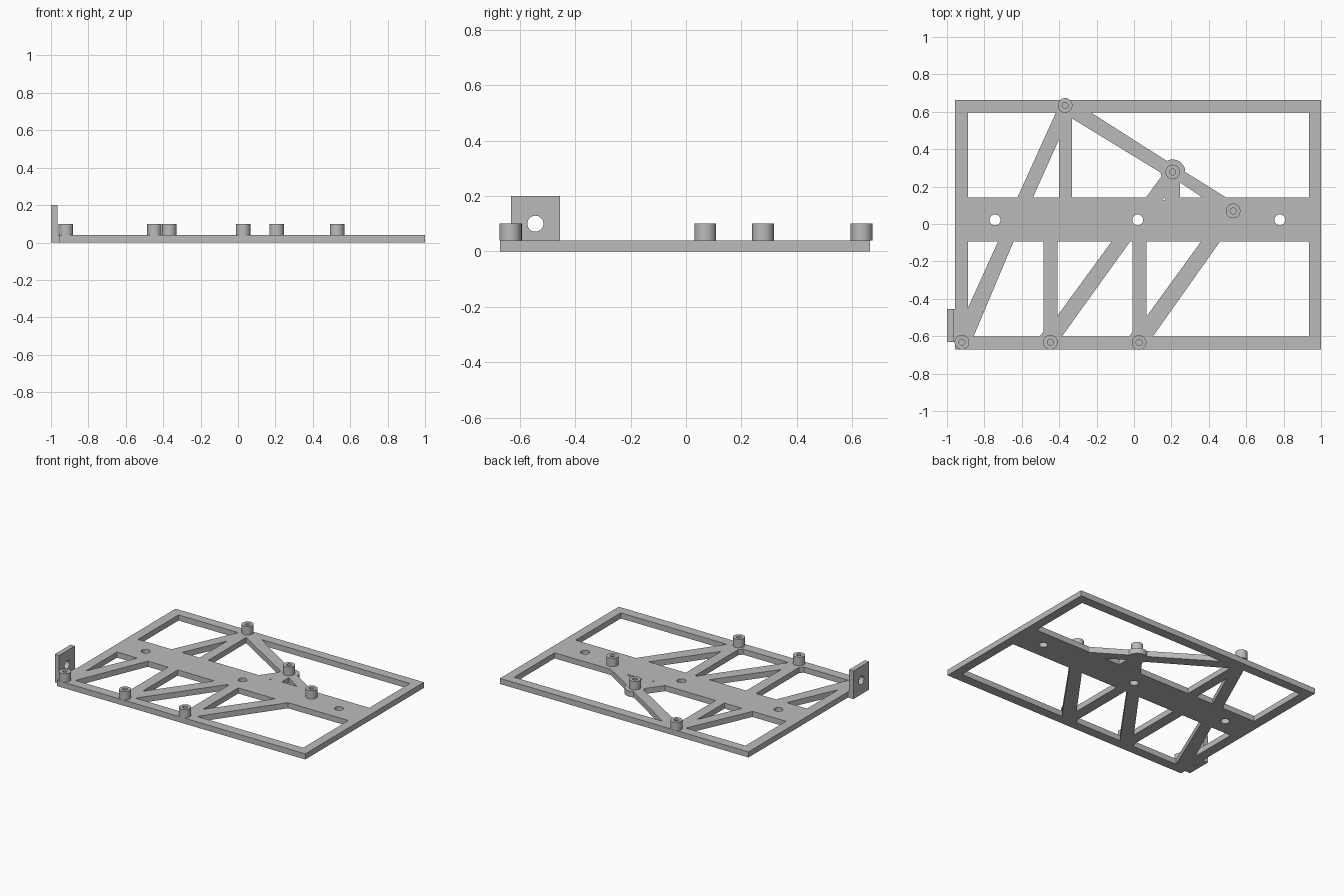
import bpy, bmesh
from math import sin, cos, radians, pi
from mathutils import Matrix

cube = bpy.data.objects.get("Cube")
if cube:
    bpy.data.objects.remove(cube)

grey = bpy.data.materials.new("light grey plastic")
grey.use_nodes = True
grey.diffuse_color = (0.5, 0.5, 0.5, 1)
grey.node_tree.nodes["Principled BSDF"].inputs["Base Color"].default_value = (0.5, 0.5, 0.5, 1)


def arc(x, y, r, start=0, end=360, n=32):
    """Points along an arc; a full circle leaves out the repeated point."""
    steps = n if end - start == 360 else n - 1
    return [(x + r * cos(radians(start + (end - start) * i / steps)),
             y + r * sin(radians(start + (end - start) * i / steps))) for i in range(n)]


def rect(x0, y0, x1, y1):
    return [(x0, y0), (x1, y0), (x1, y1), (x0, y1)]


def prism(name, outline, holes, z0, z1, turn=None):
    """Extrude a flat outline with holes from z0 to z1."""
    curve = bpy.data.curves.new(name + "_profile", 'CURVE')
    curve.dimensions = '2D'
    curve.fill_mode = 'BOTH'
    curve.extrude = (z1 - z0) / 2
    for loop in [outline] + holes:
        spline = curve.splines.new('POLY')
        spline.points.add(len(loop) - 1)
        for point, (x, y) in zip(spline.points, loop):
            point.co = (x, y, 0, 1)
        spline.use_cyclic_u = True
    helper = bpy.data.objects.new(name + "_profile", curve)
    mesh = bpy.data.meshes.new_from_object(helper)
    bpy.data.objects.remove(helper)
    bpy.data.curves.remove(curve)

    bm = bmesh.new()
    bm.from_mesh(mesh)
    bmesh.ops.remove_doubles(bm, verts=bm.verts, dist=1e-5)
    bmesh.ops.translate(bm, verts=bm.verts, vec=(0, 0, (z0 + z1) / 2))
    if turn:
        bmesh.ops.transform(bm, matrix=turn, verts=bm.verts)
    bmesh.ops.recalc_face_normals(bm, faces=bm.faces)
    bm.to_mesh(mesh)
    bm.free()
    mesh.name = name
    mesh.materials.clear()
    mesh.materials.append(grey)
    obj = bpy.data.objects.new(name, mesh)
    bpy.context.collection.objects.link(obj)
    bpy.ops.object.select_all(action='DESELECT')
    obj.select_set(True)
    bpy.context.view_layer.objects.active = obj
    bpy.ops.object.shade_smooth_by_angle(angle=radians(30))
    return obj


# Main levels of the frame: rails, centre band and inner sides
LEFT, RIGHT, BACK, FRONT = -0.887, 0.935, 0.597, -0.602
BAND_B, BAND_F = 0.142, -0.094
THICK, POST_TOP = 0.04, 0.10

# Windows behind the centre band, left between the diagonal braces
back_windows = [
    [(LEFT, BACK), (-0.417, BACK), (-0.623, BAND_B), (LEFT, BAND_B)],
    [(-0.402, 0.45), (-0.402, BAND_B), (-0.54, BAND_B)],
    [(-0.332, 0.565), (0.142, 0.275), (0.147, 0.255), (0.064, BAND_B), (-0.332, BAND_B)],
    [(0.245, 0.223), (0.245, BAND_B), (0.365, BAND_B)],
    [(-0.232, BACK), (RIGHT, BACK), (RIGHT, BAND_B), (0.492, BAND_B)]
    + arc(0.207, 0.278, 0.067, 0, 118, 14),
]

# Windows in front of the centre band
front_windows = [
    [(LEFT, BAND_F), (-0.727, BAND_F), (LEFT, -0.447)],
    [(-0.644, BAND_F), (-0.485, BAND_F), (-0.485, -0.577), (-0.506, FRONT), (-0.858, FRONT)],
    [(-0.409, BAND_F), (-0.12, BAND_F), (-0.409, -0.49)],
    [(-0.021, BAND_F), (-0.007, BAND_F), (-0.007, -0.577), (-0.027, FRONT), (-0.386, FRONT)],
    [(0.068, BAND_F), (0.358, BAND_F), (0.068, -0.493)],
    [(0.46, BAND_F), (RIGHT, BAND_F), (RIGHT, FRONT), (0.1, FRONT)],
]

# Mounting holes along the band, plus one pin hole
screw_holes = [arc(x, 0.022, 0.029) for x in (-0.743, 0.02, 0.78)]
pin_hole = [arc(0.162, 0.133, 0.006, n=12)]

prism("base_frame", rect(-0.957, -0.671, 1.0, 0.664),
      back_windows + front_windows + screw_holes + pin_hole, 0, THICK)

# Hollow standoff posts
posts = [(-0.92, -0.632), (-0.447, -0.632), (0.027, -0.634),
         (-0.368, 0.634), (0.207, 0.278), (0.53, 0.07)]
for i, (x, y) in enumerate(posts, 1):
    prism(f"standoff_{i}", arc(x, y, 0.039), [arc(x, y, 0.016, n=24)], THICK, POST_TOP)

# Upright side tab: drawn in (y, z), then turned to face along x
to_side = Matrix(((0, 0, 1, 0), (1, 0, 0, 0), (0, 1, 0, 0), (0, 0, 0, 1)))
prism("side_tab", rect(-0.632, 0, -0.455, 0.2), [arc(-0.544, 0.1, 0.029)],
      -1.0, -0.966, to_side)
prism("tab_foot", rect(-0.97, -0.632, -0.95, -0.455), [], 0.0005, THICK - 0.0005)
